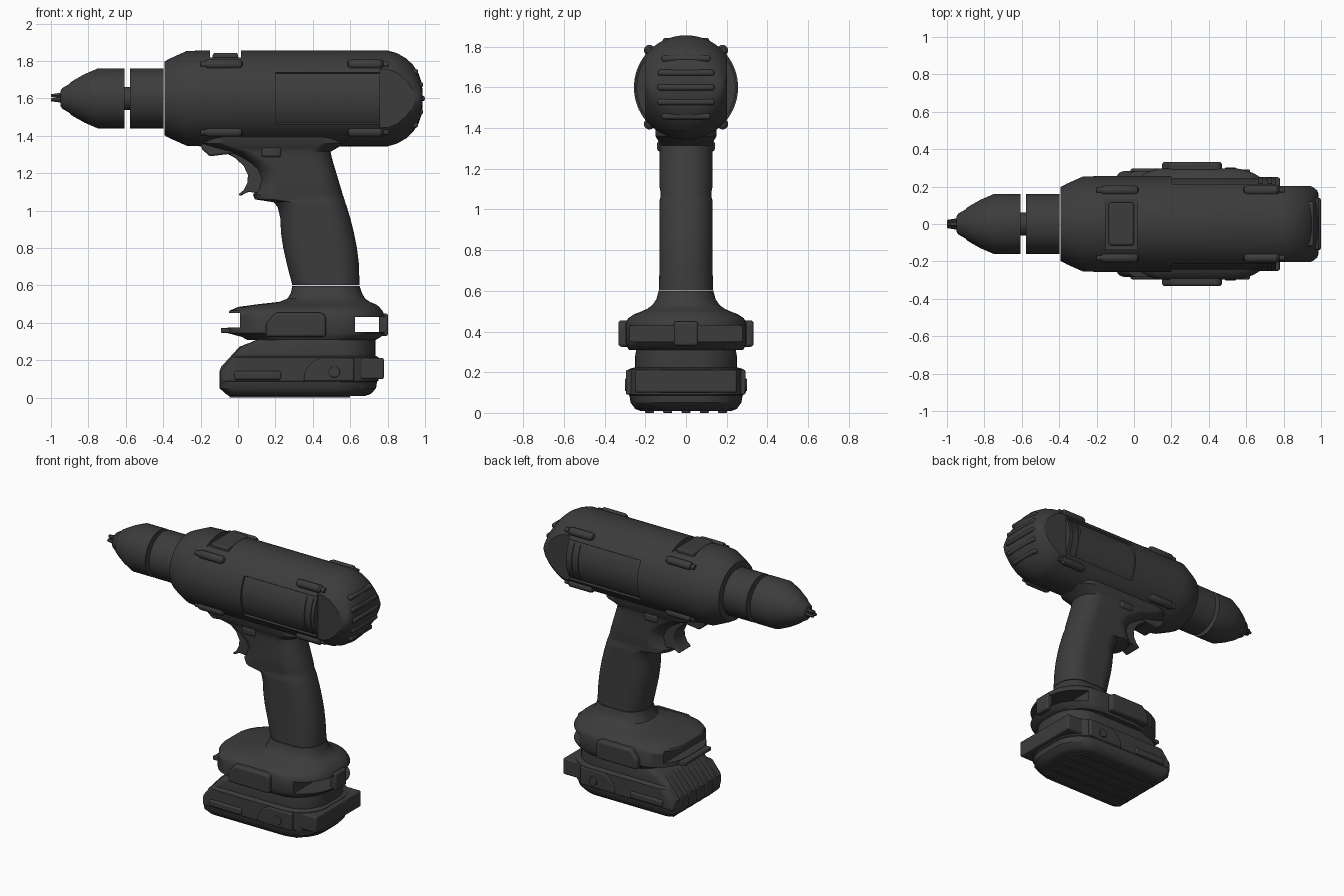
import bpy, bmesh
from math import sin, cos, pi, radians

AX = 1.6  # height of the motor axis
dark = bpy.data.materials.new("dark_plastic")
dark.diffuse_color = (0.045, 0.045, 0.045, 1)


def finish(name, bm, bevel=0):
    bmesh.ops.recalc_face_normals(bm, faces=bm.faces)
    me = bpy.data.meshes.new(name)
    bm.to_mesh(me)
    bm.free()
    ob = bpy.data.objects.new(name, me)
    bpy.context.collection.objects.link(ob)
    me.materials.append(dark)
    if bevel:
        m = ob.modifiers.new("bevel", 'BEVEL')
        m.width, m.segments, m.limit_method = bevel, 3, 'ANGLE'
    smooth(ob)
    return ob


def smooth(ob):
    bpy.ops.object.select_all(action='DESELECT')
    ob.select_set(True)
    bpy.context.view_layer.objects.active = ob
    bpy.ops.object.shade_smooth_by_angle(angle=radians(32))


def loft(name, rings):
    bm = bmesh.new()
    vs = [[bm.verts.new(p) for p in r] for r in rings]
    n = len(vs[0])
    for a, b in zip(vs, vs[1:]):
        for i in range(n):
            bm.faces.new((a[i], a[(i + 1) % n], b[(i + 1) % n], b[i]))
    bm.faces.new(vs[0])
    bm.faces.new(vs[-1])
    return finish(name, bm)


def tube(name, secs, cy=0, cz=AX, n=48):
    """Elliptical sections (x, half_y, half_z) along x."""
    return loft(name, [[(x, cy + hy * cos(2 * pi * i / n), cz + hz * sin(2 * pi * i / n))
                        for i in range(n)] for x, hy, hz in secs])


def slab(z, x0, x1, hw, rf, rb, n=10):
    """Horizontal rounded section with its own front and back corner radius."""
    rf, rb = min(rf, hw * .98), min(rb, hw * .98)
    pts = []
    for cx, cy, r, a0 in ((x1 - rb, hw - rb, rb, 0), (x0 + rf, hw - rf, rf, 90),
                          (x0 + rf, rf - hw, rf, 180), (x1 - rb, rb - hw, rb, 270)):
        for i in range(n + 1):
            a = radians(a0 + 90 * i / n)
            pts.append((cx + r * cos(a), cy + r * sin(a), z))
    return pts


def prism(name, pts, lo, hi, axis='y', bevel=0):
    bm = bmesh.new()
    put = (lambda p, t: (p[0], t, p[1])) if axis == 'y' else (lambda p, t: (t, p[0], p[1]))
    a, b = [[bm.verts.new(put(p, t)) for p in pts] for t in (lo, hi)]
    n = len(pts)
    for i in range(n):
        bm.faces.new((a[i], a[(i + 1) % n], b[(i + 1) % n], b[i]))
    bm.faces.new(a)
    bm.faces.new(b)
    return finish(name, bm, bevel)


def box(name, x0, x1, y0, y1, z0, z1, bevel=0):
    return prism(name, [(x0, z0), (x1, z0), (x1, z1), (x0, z1)], min(y0, y1), max(y0, y1), 'y', bevel)


def arc(s, r0, r1, deg):
    """Ring segment on side s of the motor axis, as (y, z)."""
    a = [radians(deg * (i / 8 - 1)) for i in range(17)]
    return ([(s * r1 * cos(t), AX + r1 * sin(t)) for t in a] +
            [(s * r0 * cos(t), AX + r0 * sin(t)) for t in reversed(a)])


def cut(ob, cutter):
    cutter.hide_render = True
    m = ob.modifiers.new("cut", 'BOOLEAN')
    m.operation, m.object, m.solver = 'DIFFERENCE', cutter, 'EXACT'
    bpy.ops.object.select_all(action='DESELECT')
    bpy.context.view_layer.objects.active = ob
    bpy.ops.object.modifier_apply(modifier=m.name)
    bpy.data.objects.remove(cutter)


# Motor housing with side recesses, rear flats and top notch
body = tube("motor_housing", [(-.392, .198, .198), (-.36, .215, .215), (-.275, .253, .253),
            (-.2, .256, .256), (.8, .256, .256), (.85, .245, .242), (.9, .225, .213), (.935, .208, .18),
            (.965, .192, .135), (.98, .178, .09), (.986, .16, .05)], n=72)
for s in (1, -1):
    cut(body, prism("cut_panel", arc(s, .243, .32, 33), .2, .762, 'x'))
    cut(body, box("cut_flat", .76, 1.05, s * .202, s * .4, 1.3, 1.9))
cut(body, box("cut_top", -.15, .015, -.135, .135, 1.818, 2))
smooth(body)
for s in (1, -1):
    for x in (.665, .715):
        prism("panel_rib", arc(s, .235, .249, 30), x, x + .022, 'x')
box("gear_slider", -.135, 0, -.115, .115, 1.78, 1.843, .012)

# Rear vent ribs
for dz, x, h in ((0, .999, .14), (.072, .99, .14), (-.072, .99, .14), (.142, .963, .12), (-.142, .963, .12)):
    box("vent_rib", x - .05, x, -h, h, AX + dz - .015, AX + dz + .015, .012)

# Screw bosses
for s in (1, -1):
    for z in (1.782, 1.42):
        tube("front_boss", [(-.2, .017, .017), (-.172, .017, .017), (-.17, .022, .022), (-.16, .027, .027),
             (.0, .027, .027), (.018, .02, .02), (.024, .008, .008)], s * .18, z, 16)
        tube("rear_boss", [(.585, .008, .008), (.59, .02, .02), (.61, .027, .027), (.765, .027, .027),
             (.775, .02, .02), (.777, .016, .016), (.805, .016, .016)], s * .18, z, 16)

# Chuck
tube("chuck_collar", [(-.578, .16, .16), (-.398, .16, .16)])
tube("chuck_shaft", [(-.63, .062, .062), (-.56, .062, .062)], n=24)
tube("chuck_sleeve", [(-.948, .042, .042), (-.94, .055, .055), (-.9, .078, .078), (-.895, .086, .086),
     (-.88, .096, .096), (-.82, .13, .13), (-.75, .16, .16), (-.608, .16, .16)])
for k in range(3):
    a = 2 * pi * k / 3 + pi / 2
    tube("chuck_jaw", [(-1, .009, .009), (-.93, .02, .02)], .015 * cos(a), AX + .015 * sin(a), 6)

# Handle
loft("handle", [slab(*r, .12, .12) for r in (
    (.602, .29, .65, .134), (.72, .26, .646, .13), (.8, .242, .636, .13), (.88, .23, .62, .13),
    (.96, .226, .6, .13), (1.02, .212, .582, .13), (1.045, .19, .573, .13), (1.06, .09, .569, .125),
    (1.085, .08, .56, .125), (1.11, .1, .553, .13), (1.17, .115, .535, .13), (1.22, .095, .52, .13),
    (1.26, .05, .508, .13), (1.29, 0, .5, .13), (1.315, -.05, .495, .131), (1.335, -.13, .53, .135),
    (1.36, -.2, .57, .15), (1.45, -.2, .57, .15))])
prism("selector_nose", [(-.21, 1.38), (-.19, 1.325), (-.15, 1.29), (-.09, 1.298), (.02, 1.31), (.02, 1.38)],
      -.075, .075, 'y', .012)
prism("trigger", [(-.08, 1.33), (-.07, 1.31), (-.02, 1.285), (.03, 1.24), (.053, 1.19), (.05, 1.15),
      (.03, 1.11), (.003, 1.088), (.012, 1.078), (.055, 1.1), (.15, 1.09), (.2, 1.2), (.15, 1.33)],
      -.065, .065, 'y', .01)
for s in (1, -1):
    box("direction_button", .125, .23, s * .09, s * .142, 1.285, 1.338, .014)

# Foot of the handle
foot = loft("handle_foot", [slab(*r) for r in (
    (.598, .29, .65, .135, .12, .12), (.56, .283, .662, .145, .12, .13), (.53, .265, .68, .165, .14, .15),
    (.512, .22, .705, .19, .16, .17), (.5, .11, .735, .215, .18, .19), (.485, 0, .755, .255, .2, .22),
    (.465, -.045, .772, .285, .22, .25), (.44, -.055, .785, .298, .22, .26), (.345, -.055, .785, .298, .22, .26),
    (.325, .02, .765, .29, .22, .25), (.308, .05, .735, .28, .2, .24))])
cut(foot, box("cut_rear", .625, .9, -.5, .5, .35, .43))
cut(foot, box("cut_front", -.2, .01, -.5, .5, .375, .452))
smooth(foot)
box("foot_hook", .755, .802, -.06, .06, .33, .45, .012)
box("front_tongue", -.092, .06, -.15, .15, .347, .372, .005)
for s in (1, -1):
    lo, hi = sorted((s * .24, s * .332))
    prism("foot_pad", [(.15, .325), (.15, .395), (.2, .455), (.45, .455), (.47, .435), (.47, .325)],
          lo, hi, 'y', .02)

# Battery pack
loft("battery", [slab(*r) for r in (
    (.01, -.05, .68, .225, .04, .17), (.02, -.065, .71, .25, .05, .19), (.05, -.095, .738, .272, .05, .2),
    (.085, -.098, .743, .278, .05, .2), (.09, -.098, .75, .283, .05, .2), (.14, -.095, .752, .283, .05, .2),
    (.215, -.035, .752, .283, .05, .2), (.224, -.027, .735, .25, .05, .2), (.28, .025, .735, .25, .05, .2),
    (.292, .06, .735, .248, .05, .2), (.31, .1, .735, .245, .05, .2))])
box("rear_latch", .6, .78, -.25, .25, .1, .212, .01)
for k in range(-2, 3):
    prism("front_rib", [(-.1, .05), (-.1, .14), (-.09, .165), (.01, .275), (.05, .275), (0, .04), (-.05, .012)],
          k * .09 - .022, k * .09 + .022, 'y', .006)
    box("bottom_rib", -.045, .6, k * .09 - .022, k * .09 + .022, 0, .03, .004)
for s in (1, -1):
    lo, hi = sorted((s * .25, s * .296))
    box("battery_side_pad", -.02, .23, lo, hi, .095, .142, .012)
    prism("battery_side_band", [(.35, .09), (.36, .14), (.39, .185), (.44, .212), (.62, .212), (.62, .09)],
          lo, hi - .004 if s > 0 else hi, 'y', .008)
    prism("battery_button", [(.515 + .03 * cos(pi * i / 12), .138 + .03 * sin(pi * i / 12)) for i in range(24)],
          s * .26, s * .301, 'y', .004)
